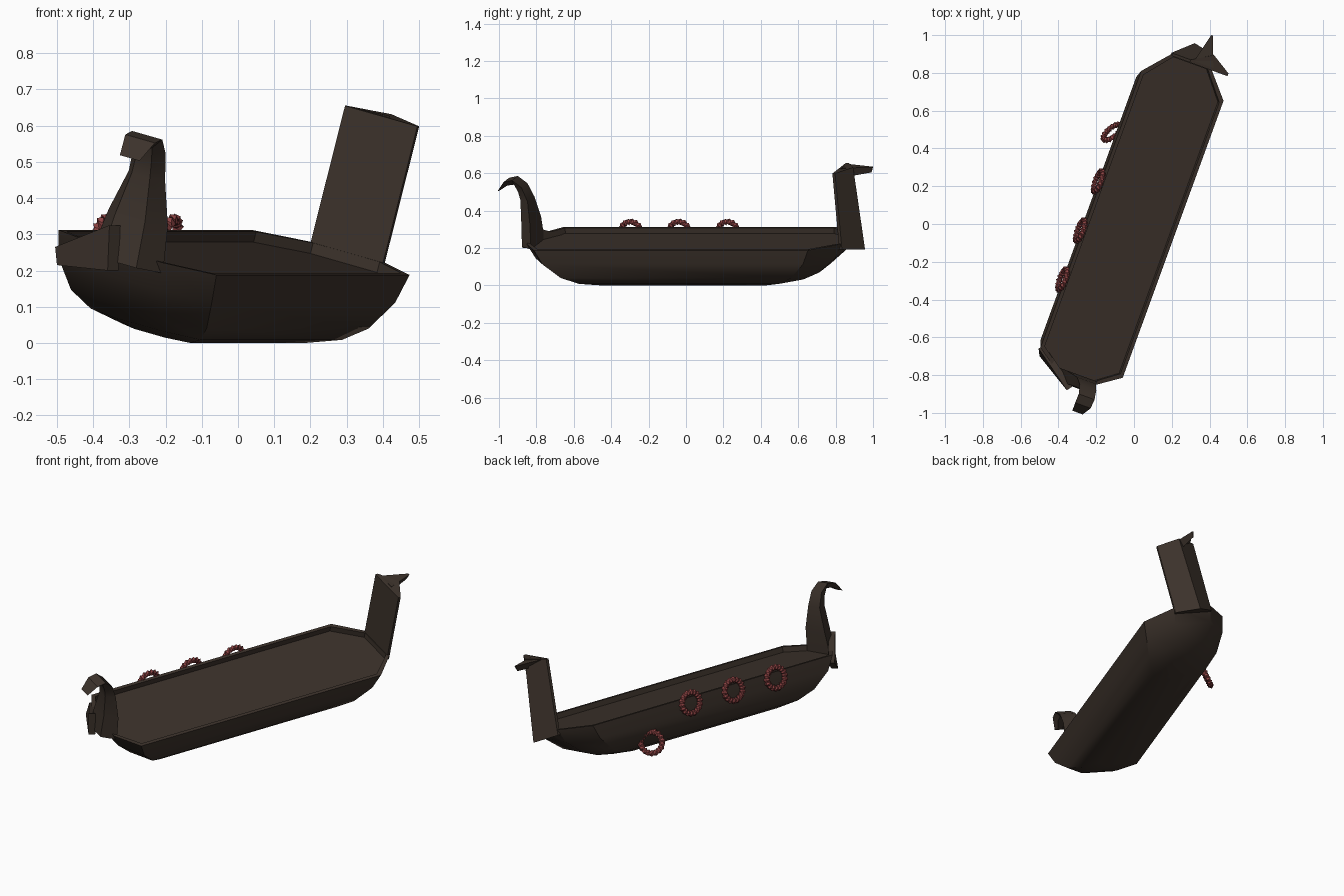
import bpy, bmesh, math
from mathutils import Matrix, Vector

if "Cube" in bpy.data.objects:
    bpy.data.objects.remove(bpy.data.objects["Cube"])

# Ship frame: x across, y along the keel, z up from the rim; turned and heeled
SHIP = (Matrix.Translation((-0.009, 0.003, 0.25))
        @ Matrix.Rotation(math.radians(-20), 4, 'Z')
        @ Matrix.Rotation(math.radians(15), 4, 'Y'))


def material(name, color):
    m = bpy.data.materials.new(name)
    m.diffuse_color = (*color, 1)
    m.use_nodes = True
    m.node_tree.nodes["Principled BSDF"].inputs["Base Color"].default_value = m.diffuse_color
    return m


WOOD = material("dark_wood", (0.045, 0.032, 0.024))
RED = material("red_rope", (0.26, 0.055, 0.055))


def finish(name, bm, mat, matrix=SHIP, smooth=None):
    bmesh.ops.recalc_face_normals(bm, faces=bm.faces)
    me = bpy.data.meshes.new(name)
    bm.to_mesh(me)
    bm.free()
    me.transform(matrix)
    me.materials.append(mat)
    if smooth:
        me.shade_smooth()
        me.set_sharp_from_angle(angle=math.radians(smooth))
    ob = bpy.data.objects.new(name, me)
    bpy.context.collection.objects.link(ob)
    return ob


def loft(name, loops, mat, matrix=SHIP, smooth=None, closed=False):
    bm = bmesh.new()
    rows = [[bm.verts.new(p) for p in loop] for loop in loops]
    n = len(rows[0])
    pairs = list(zip(rows, rows[1:]))
    if closed:
        pairs.append((rows[-1], rows[0]))
    else:
        bm.faces.new(rows[0])
        bm.faces.new(rows[-1])
    for a, b in pairs:
        for i in range(n):
            j = (i + 1) % n
            bm.faces.new((a[i], a[j], b[j], b[i]))
    return finish(name, bm, mat, matrix, smooth)


# Hull: stacked octagons from the keel to the rim, then down to the deck
def octagon(sw, su, h):
    half = [(0.11, 0.92), (0.24, 0.775), (0.24, -0.785), (0.11, -0.872)]
    pts = half + [(-w, u) for w, u in reversed(half)]
    return [(w * sw, u * su, h) for w, u in pts]


loft("hull", [octagon(0.43, 0.60, -0.231), octagon(0.70, 0.73, -0.205),
              octagon(0.86, 0.84, -0.162), octagon(0.97, 0.95, -0.08),
              octagon(1.0, 1.0, 0.0), octagon(0.92, 0.98, 0.0),
              octagon(0.92, 0.98, -0.03)], WOOD, smooth=35)


# Stern post: wedge-shaped upright
def wedge(base, ridge, h, hr):
    return [(-0.11, base, h), (0.11, base, h), (0.11, base + 0.015, h),
            (0.0, ridge, hr), (-0.11, base + 0.015, h)]


loft("stern_post", [wedge(0.905, 1.01, -0.03, -0.06),
                    wedge(0.905, 0.985, 0.39, 0.395)], WOOD)

# Beak on top of the stern post
loft("stern_beak", [[(-0.09, 0.92, 0.39), (0.02, 0.92, 0.395), (0.0, 0.93, 0.34)],
                    [(-0.05, 1.08, 0.385), (-0.04, 1.08, 0.385),
                     (-0.045, 1.07, 0.355)]], WOOD)

# Bow neck: tapering stem that curls forward
neck = [(-0.85, -0.03, 0.11, -0.92, -0.03), (-0.85, 0.10, 0.09, -0.915, 0.10),
        (-0.865, 0.22, 0.055, -0.915, 0.22), (-0.895, 0.295, 0.048, -0.925, 0.265),
        (-0.945, 0.335, 0.046, -0.945, 0.305), (-0.995, 0.325, 0.045, -0.985, 0.30),
        (-1.04, 0.27, 0.03, -1.03, 0.272)]
loft("bow_neck", [[(-w, u, h), (w, u, h), (w * 0.5, fu, fh), (-w * 0.5, fu, fh)]
                  for u, h, w, fu, fh in neck], WOOD, smooth=30)

# Bow fin: pointed plate outside the left bow
fin = [Vector(p) for p in ((-0.505, -0.66, 0.265), (-0.355, -0.88, 0.325),
                           (-0.36, -0.875, 0.20), (-0.50, -0.70, 0.215))]
loft("bow_fin", [fin, [p + Vector((0.03, 0.02, 0)) for p in fin]],
     WOOD, matrix=Matrix())


# Rope rings: twisted jagged rings, axis along local z
def rope_ring(name, matrix, segs=36, sides=5):
    loops = []
    for i in range(segs):
        a = math.tau * i / segs
        r = 0.019 if i % 2 else 0.014
        loop = []
        for k in range(sides):
            t = math.tau * (k / sides + 3 * i / segs)
            d = 0.057 + r * math.cos(t)
            loop.append((d * math.cos(a), d * math.sin(a), 0.9 * r * math.sin(t)))
        loops.append(loop)
    loft(name, loops, RED, matrix, closed=True)


for n, u in enumerate((-0.405, -0.13, 0.147)):
    rope_ring(f"rope_ring_{n + 1}", SHIP @ Matrix.Translation((-0.247, u, -0.03))
              @ Matrix.Rotation(math.radians(-90), 4, 'Y'))

# Loose ring hanging away from the hull
tilt = Vector((-0.58, 0.70, 0.42)).to_track_quat('Z', 'Y').to_matrix().to_4x4()
rope_ring("loose_rope_ring", Matrix.Translation((-0.115, 0.485, 0.13)) @ tilt)
